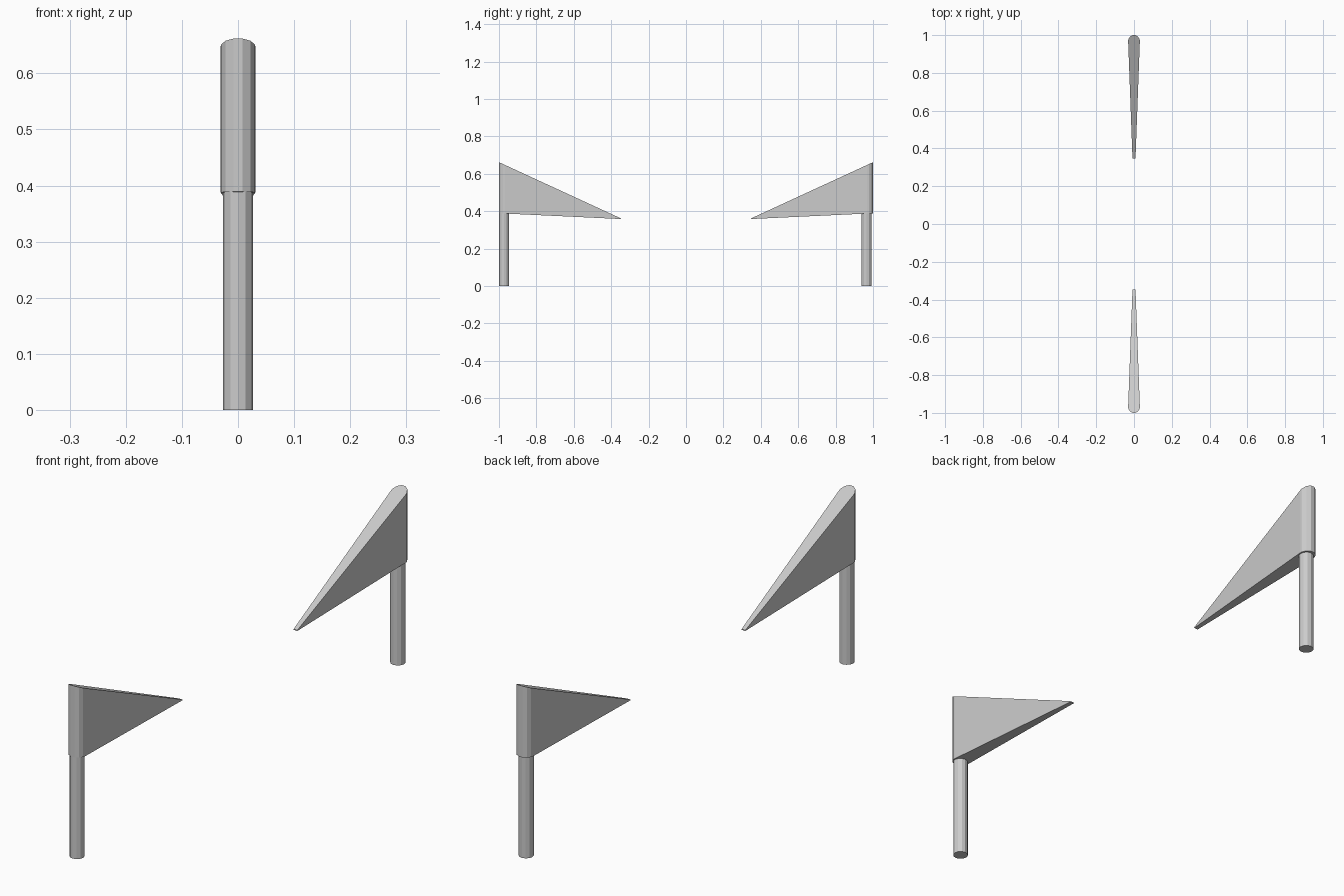
import bpy, bmesh, math

if "Cube" in bpy.data.objects:
    bpy.data.objects.remove(bpy.data.objects["Cube"])

SIDES = 12
R_END = 0.031          # rounded outer end of the blade
Y_END = 0.969
Y_TIP, W_TIP = 0.347, 0.008


def blade_outline():
    """Plan outline: narrow flat tip, straight taper, faceted round end."""
    pts = [(-W_TIP, Y_TIP), (W_TIP, Y_TIP), (R_END, Y_END)]
    for a in (15, 45, 75, 105, 135, 165):
        t = math.radians(a)
        pts.append((R_END * math.cos(t), Y_END + 0.032 * math.sin(t)))
    pts.append((-R_END, Y_END))
    return pts


def ramp(y, z_tip, z_end):
    return z_tip + (z_end - z_tip) * (y - Y_TIP) / (1.0 - Y_TIP)


def add_object(name, bm):
    bmesh.ops.recalc_face_normals(bm, faces=bm.faces)
    me = bpy.data.meshes.new(name)
    bm.to_mesh(me)
    bm.free()
    ob = bpy.data.objects.new(name, me)
    bpy.context.collection.objects.link(ob)
    return ob


def blade(name, side):
    bm = bmesh.new()
    pts = blade_outline()
    low = [bm.verts.new((x, side * y, ramp(y, 0.358, 0.389))) for x, y in pts]
    top = [bm.verts.new((x, side * y, ramp(y, 0.361, 0.662))) for x, y in pts]
    bm.faces.new(low)
    bm.faces.new(top)
    n = len(pts)
    for i in range(n):
        j = (i + 1) % n
        bm.faces.new((low[i], low[j], top[j], top[i]))
    return add_object(name, bm)


def post(name, y):
    bm = bmesh.new()
    bmesh.ops.create_cone(bm, cap_ends=True, segments=SIDES,
                          radius1=0.0265, radius2=0.0265, depth=0.392)
    bmesh.ops.translate(bm, verts=bm.verts, vec=(0, y, 0.196))
    return add_object(name, bm)


# Two facing triangular blades, each on a round post
for label, side, post_y in (("front", -1, -0.972), ("back", 1, 0.965)):
    blade(label + "_blade", side)
    post(label + "_post", post_y)
